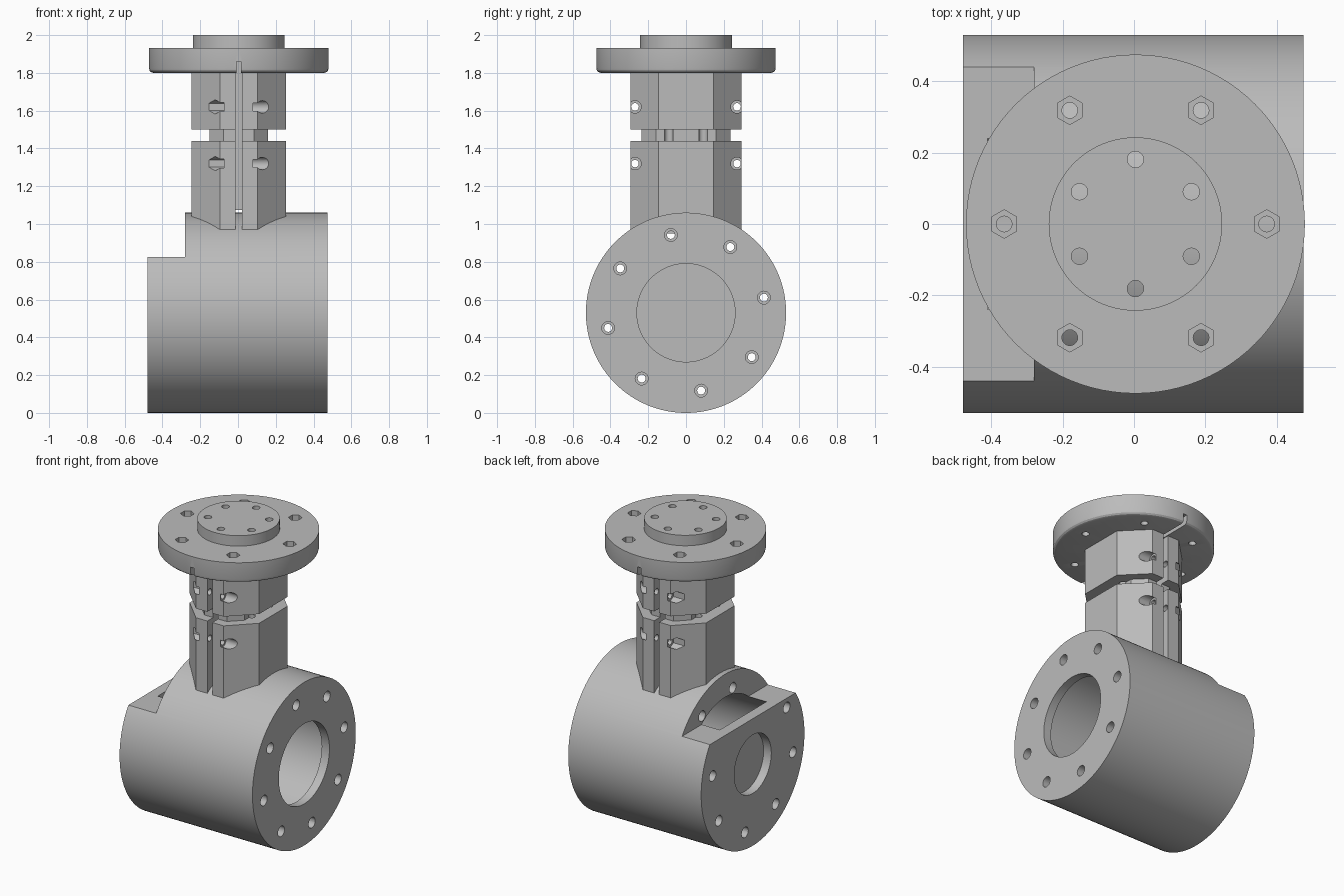
import bpy, bmesh, math
from mathutils import Matrix, Vector

cube = bpy.data.objects.get("Cube")
if cube:
    bpy.data.objects.remove(cube, do_unlink=True)

grey = bpy.data.materials.new("machined grey")
grey.use_nodes = True
grey.diffuse_color = (0.5, 0.5, 0.5, 1)
grey.node_tree.nodes["Principled BSDF"].inputs["Base Color"].default_value = (0.5, 0.5, 0.5, 1)

CX = 0.004      # column axis
AXIS_Z = 0.53   # body axis height


def finish(bm, name):
    bmesh.ops.recalc_face_normals(bm, faces=bm.faces)
    mesh = bpy.data.meshes.new(name)
    bm.to_mesh(mesh)
    bm.free()
    mesh.materials.append(grey)
    ob = bpy.data.objects.new(name, mesh)
    bpy.context.collection.objects.link(ob)
    return ob


def rod(name, axis, start, end, a, b, r, sides=20, spin=0):
    """Cylinder along X at (y, z) = (a, b), or along Z at (x, y) = (a, b)."""
    bm = bmesh.new()
    mid = (start + end) / 2
    turn = Matrix.Rotation(math.radians(spin), 4, 'Z')
    if axis == 'X':
        m = Matrix.Translation((mid, a, b)) @ Matrix.Rotation(math.pi / 2, 4, 'Y') @ turn
    else:
        m = Matrix.Translation((a, b, mid)) @ turn
    bmesh.ops.create_cone(bm, cap_ends=True, segments=sides, radius1=r, radius2=r,
                          depth=abs(end - start), matrix=m)
    return finish(bm, name)


def box(name, x0, x1, y0, y1, z0, z1):
    bm = bmesh.new()
    size = Matrix.Diagonal((x1 - x0, y1 - y0, z1 - z0, 1))
    place = Matrix.Translation(((x0 + x1) / 2, (y0 + y1) / 2, (z0 + z1) / 2))
    bmesh.ops.create_cube(bm, size=1, matrix=place @ size)
    return finish(bm, name)


def octagon(name, hx, hy, chamfer, z0, z1):
    bm = bmesh.new()
    quarter = [(hx, hy - chamfer), (hx - chamfer, hy)]
    pts = quarter + [(-x, y) for x, y in reversed(quarter)]
    pts += [(-x, -y) for x, y in pts]
    face = bm.faces.new([bm.verts.new((CX + x, y, z0)) for x, y in pts])
    ext = bmesh.ops.extrude_face_region(bm, geom=[face])
    top = [v for v in ext["geom"] if isinstance(v, bmesh.types.BMVert)]
    bmesh.ops.translate(bm, verts=top, vec=(0, 0, z1 - z0))
    return finish(bm, name)


def lathe(name, profile, steps=96):
    bm = bmesh.new()
    verts = [bm.verts.new((CX + r, 0, z)) for r, z in profile]
    edges = [bm.edges.new(pair) for pair in zip(verts, verts[1:])]
    bmesh.ops.spin(bm, geom=verts + edges, cent=(CX, 0, 0), axis=(0, 0, 1),
                   angle=math.tau, steps=steps, use_duplicate=False)
    bmesh.ops.remove_doubles(bm, verts=bm.verts, dist=0.0001)
    return finish(bm, name)


def cut(targets, cutters):
    for cutter in cutters:
        for ob in targets:
            mod = ob.modifiers.new("cut", 'BOOLEAN')
            mod.operation = 'DIFFERENCE'
            mod.solver = 'EXACT'
            mod.object = cutter
            with bpy.context.temp_override(object=ob, active_object=ob, selected_objects=[ob]):
                bpy.ops.object.modifier_apply(modifier=mod.name)
        bpy.data.objects.remove(cutter, do_unlink=True)


def ring(radius, count, offset):
    for i in range(count):
        t = math.radians(offset + 360 * i / count)
        yield radius * math.cos(t), radius * math.sin(t)


# Hollow body drum with a window notch at one end
body = rod("body_drum", 'X', -0.48, 0.475, 0, AXIS_Z, 0.53, 128)
cutters = [
    rod("cavity", 'X', -0.41, 0.42, 0, AXIS_Z, 0.38, 96),
    rod("bore", 'X', 0.3, 0.6, 0, AXIS_Z, 0.26, 96),
    rod("recess", 'X', -0.6, -0.425, 0, AXIS_Z, 0.19, 64),
    box("notch", -0.6, -0.28, -0.7, 0.7, 0.825, 1.3),
]
for y, dz in ring(0.42, 8, 11):
    z = AXIS_Z + dz
    end = -0.2 if z > 0.825 else -0.4
    cutters += [
        rod("bolt_hole", 'X', -0.7, 0.7, y, z, 0.021),
        rod("counterbore", 'X', 0.35, 0.7, y, z, 0.034),
        rod("counterbore", 'X', -0.7, end, y, z, 0.034),
    ]
cut([body], cutters)

# Split clamp column in three stacked octagons
column = [
    octagon("lower_clamp", 0.25, 0.295, 0.15, 0.95, 1.44),
    octagon("clamp_neck", 0.155, 0.235, 0.075, 1.42, 1.52),
    octagon("upper_clamp", 0.25, 0.295, 0.15, 1.5, 1.81),
]
cut(column, [box("split", CX - 0.018, CX + 0.018, -0.5, 0.5, 0.8, 1.9)])
for part, z in ((column[0], 1.32), (column[2], 1.62)):
    for y in (-0.27, 0.27):
        cut([part], [
            rod("cross_hole", 'X', -0.5, 0.5, y, z, 0.02),
            rod("head_pocket", 'X', 0.08, 0.5, y, z, 0.033),
            rod("nut_pocket", 'X', -0.5, -0.075, y, z, 0.038, 6, 30),
        ])

# Inner shaft behind the split
shaft = rod("inner_shaft", 'Z', 1.075, 1.9, CX, 0, 0.12, 48)

# Mounting flange with rounded lower rim and raised boss
flange = lathe("mounting_flange", [
    (0, 1.8), (0.452, 1.8), (0.464, 1.804), (0.472, 1.812), (0.475, 1.824),
    (0.475, 1.932), (0.243, 1.932), (0.243, 2.0), (0, 2.0)])
cutters = [box("flange_split", CX - 0.012, CX + 0.012, -0.6, 0.6, 1.7, 1.86)]
for x, y in ring(0.368, 6, 0):
    cutters += [
        rod("flange_hole", 'Z', 1.7, 2.1, CX + x, y, 0.022),
        rod("hex_pocket", 'Z', 1.88, 2.1, CX + x, y, 0.04, 6),
    ]
cut([flange], cutters)

# Long screw holes running down through the boss and the column
cut([flange] + column,
    [rod("boss_hole", 'Z', 0.9, 2.1, CX + x, y, 0.023) for x, y in ring(0.181, 6, 30)])

# Smooth the round surfaces, keep edges crisp
bpy.ops.object.select_all(action='DESELECT')
for ob in [body, shaft, flange] + column:
    ob.select_set(True)
bpy.context.view_layer.objects.active = body
bpy.ops.object.shade_smooth_by_angle(angle=math.radians(25))
